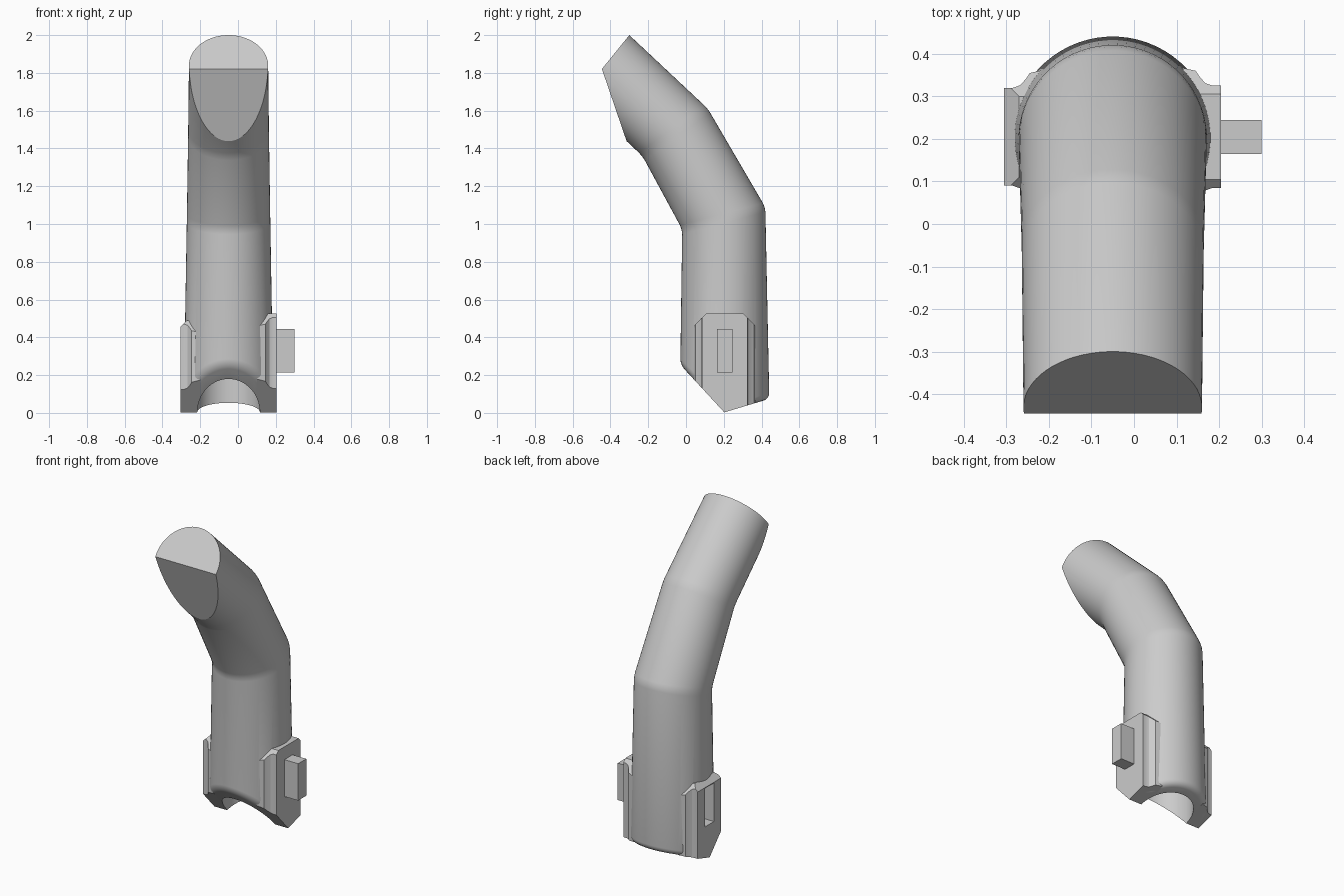
import bpy, bmesh, math
from mathutils import Matrix, Vector

if "Cube" in bpy.data.objects:
    bpy.data.objects.remove(bpy.data.objects["Cube"], do_unlink=True)

grey = bpy.data.materials.new("plain grey")
grey.use_nodes = True
grey.diffuse_color = (0.6, 0.6, 0.6, 1)
grey.node_tree.nodes["Principled BSDF"].inputs["Base Color"].default_value = (0.6, 0.6, 0.6, 1)

CX, CY, SIDES = -0.05, 0.205, 64


def finish(bm, name):
    bmesh.ops.recalc_face_normals(bm, faces=bm.faces[:])
    mesh = bpy.data.meshes.new(name)
    bm.to_mesh(mesh)
    bm.free()
    mesh.materials.append(grey)
    obj = bpy.data.objects.new(name, mesh)
    bpy.context.collection.objects.link(obj)
    return obj


def slice_off(bm, point, normal, above=-10):
    """Cut away the side the normal points to and close the cut."""
    verts = [v for v in bm.verts if v.co.z > above]
    keep = set(verts)
    geom = verts + [e for e in bm.edges if keep.issuperset(e.verts)]
    geom += [f for f in bm.faces if keep.issuperset(f.verts)]
    cut = bmesh.ops.bisect_plane(bm, geom=geom, dist=1e-5, plane_co=point,
                                 plane_no=Vector(normal).normalized(), clear_outer=True)
    edges = [g for g in cut["geom_cut"] if isinstance(g, bmesh.types.BMEdge) and g.is_valid]
    bmesh.ops.contextual_create(bm, geom=edges)
    bmesh.ops.recalc_face_normals(bm, faces=bm.faces[:])


def slice_bottom(bm):
    slice_off(bm, (0, -0.035, 0.26), (0, -1.083, -1))
    slice_off(bm, (0, 0.21, 0.005), (0, 0.3, -1))


def bevel(bm, edges, offset, segments):
    bmesh.ops.bevel(bm, geom=edges, offset=offset, offset_type='OFFSET', segments=segments,
                    profile=0.5, affect='EDGES', clamp_overlap=False)


def box(name, lo, hi):
    lo, hi = Vector(lo), Vector(hi)
    bm = bmesh.new()
    bmesh.ops.create_cube(bm, size=1, matrix=Matrix.Translation((lo + hi) / 2)
                          @ Matrix.Diagonal((*(hi - lo), 1)))
    return finish(bm, name)


def combine(target, other, operation):
    mod = target.modifiers.new(operation.lower(), 'BOOLEAN')
    mod.object, mod.operation, mod.solver = other, operation, 'EXACT'
    bpy.context.view_layer.objects.active = target
    bpy.ops.object.modifier_apply(modifier=mod.name)
    bpy.data.objects.remove(other, do_unlink=True)


def make_body():
    # Rings of the bent tube: centre y, centre z, tilt, half width, half depth
    stations = [(CY, -0.2, 0, 0.242, 0.242), (0.20, 1.03, 15, 0.221, 0.228),
                (-0.0575, 1.485, 36, 0.214, 0.214), (-0.432, 1.837, 51, 0.21, 0.21)]
    bm = bmesh.new()
    rings = []
    for y, z, tilt, rx, ry in stations:
        t = math.radians(tilt)
        angles = [(i + 0.5) * math.tau / SIDES for i in range(SIDES)]
        rings.append([bm.verts.new((CX + rx * math.cos(a), y + ry * math.sin(a) * math.cos(t),
                                    z + ry * math.sin(a) * math.sin(t))) for a in angles])
    for low, high in zip(rings, rings[1:]):
        for i in range(SIDES):
            j = (i + 1) % SIDES
            bm.faces.new((low[i], low[j], high[j], high[i]))
    bm.faces.new(rings[0])
    bm.faces.new(rings[-1])
    bmesh.ops.recalc_face_normals(bm, faces=bm.faces[:])

    # Soften the two bends
    joints = [set(r) for r in rings[1:3]]
    bevel(bm, [e for e in bm.edges if any(j.issuperset(e.verts) for j in joints)], 0.025, 2)

    # Flat pad at the tip, then the two sloped cuts at the base
    slice_off(bm, (0, -0.315, 1.44), (0, -0.38, -0.13), above=1.25)
    slice_bottom(bm)

    # Rounded lower rim, running out inside the side plates
    rim = []
    for e in bm.edges:
        mid = (e.verts[0].co + e.verts[1].co) / 2
        if mid.z < 0.4 and abs(mid.x - CX) < 0.21 and len(e.link_faces) == 2:
            nz = sorted(f.normal.z for f in e.link_faces)
            if nz[0] < -0.3 and abs(nz[1]) < 0.2:
                rim.append(e)
    bevel(bm, rim, 0.03, 4)
    return finish(bm, "bent_tube_body")


def make_plate(name, side, half, top):
    # Plan section with a flared fillet running into the tube
    section = [(0.255, half), (0.235, half), (0.218, half + 0.006), (0.205, half + 0.02),
               (0.195, half + 0.035), (0.15, half + 0.045)]
    section += [(x, -y) for x, y in reversed(section)]
    bm = bmesh.new()
    face = bm.faces.new([bm.verts.new((CX + side * x, CY + y, -0.3)) for x, y in section])
    up = bmesh.ops.extrude_face_region(bm, geom=[face])["geom"]
    for v in up:
        if isinstance(v, bmesh.types.BMVert):
            v.co.z = top
    bmesh.ops.recalc_face_normals(bm, faces=bm.faces[:])
    slice_bottom(bm)
    for d in (-1, 1):
        slice_off(bm, (0, CY + d * half, top - 0.02), (0, d, 1))
    if side < 0:
        slice_off(bm, (CX - 0.255, 0, 0.455), (-1, 0, 1))
    return finish(bm, name)


body = make_body()
combine(body, make_plate("left_plate", 1, 0.12, 0.525), 'UNION')
combine(body, make_plate("right_plate", -1, 0.115, 0.49), 'UNION')

# Socket bored up from below
bm = bmesh.new()
bmesh.ops.create_cone(bm, cap_ends=True, segments=SIDES, radius1=0.166, radius2=0.166, depth=1.1,
                      matrix=Matrix.Translation((CX, CY, 0.25)))
combine(body, finish(bm, "socket_cutter"), 'DIFFERENCE')

# Slot on one side, matching peg on the other
combine(body, box("slot_cutter", (-0.4, 0.16, 0.21), (-0.225, 0.25, 0.45)), 'DIFFERENCE')
box("side_peg", (0.19, 0.165, 0.215), (0.3, 0.245, 0.445))

bpy.ops.object.select_all(action='DESELECT')
body.select_set(True)
bpy.context.view_layer.objects.active = body
bpy.ops.object.shade_smooth_by_angle(angle=math.radians(25))
